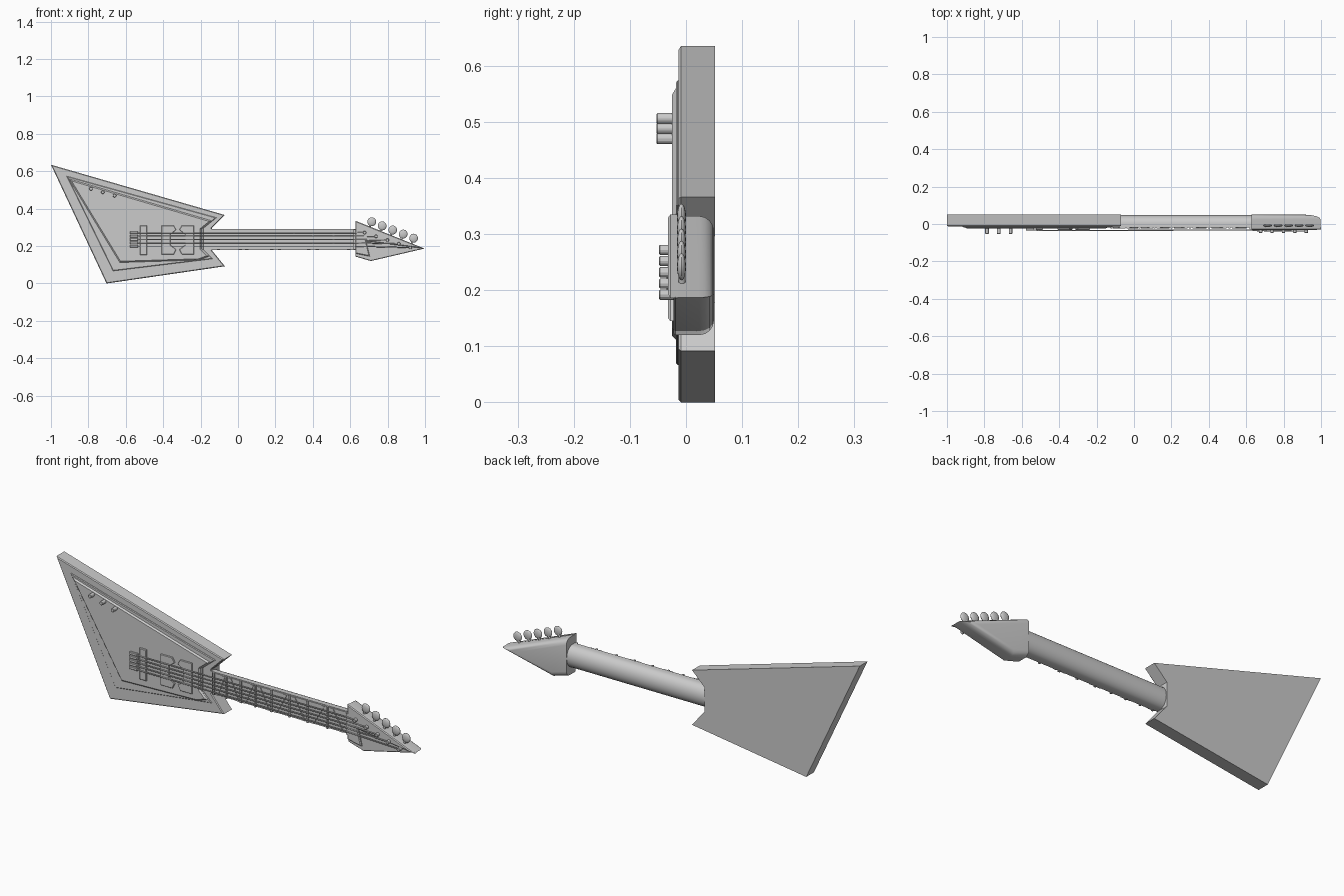
import bpy, bmesh, math

if "Cube" in bpy.data.objects:
    bpy.data.objects.remove(bpy.data.objects["Cube"])


def finish(bm, name, smooth=False):
    bmesh.ops.recalc_face_normals(bm, faces=bm.faces)
    me = bpy.data.meshes.new(name)
    bm.to_mesh(me)
    bm.free()
    ob = bpy.data.objects.new(name, me)
    bpy.context.collection.objects.link(ob)
    if smooth:
        bpy.ops.object.select_all(action='DESELECT')
        ob.select_set(True)
        bpy.context.view_layer.objects.active = ob
        bpy.ops.object.shade_smooth_by_angle(angle=math.radians(35))
    return ob


def plate(name, pts, front, back, chamfer=0.0, round_back=0.0, skip_x=None):
    """Extrude an x/z outline along y, with optional front chamfer and rounded back."""
    bm = bmesh.new()
    f = bm.faces.new([bm.verts.new((x, front, z)) for x, z in pts])
    ext = bmesh.ops.extrude_face_region(bm, geom=[f], use_keep_orig=True)
    for v in ext['geom']:
        if isinstance(v, bmesh.types.BMVert):
            v.co.y = back
    bmesh.ops.recalc_face_normals(bm, faces=bm.faces)
    for y, off, seg in ((front, chamfer, 1), (back, round_back, 4)):
        if off:
            edges = [e for e in bm.edges
                     if all(abs(v.co.y - y) < 1e-5 for v in e.verts)
                     and not (skip_x is not None and all(abs(v.co.x - skip_x) < 1e-5 for v in e.verts))]
            bmesh.ops.bevel(bm, geom=edges, offset=off, segments=seg, profile=0.5, affect='EDGES')
    return finish(bm, name, round_back > 0)


def box(name, x0, x1, z0, z1, front, back, chamfer=0.0):
    return plate(name, [(x0, z0), (x1, z0), (x1, z1), (x0, z1)], front, back, chamfer)


def peg(name, x, z, r, front, back, sides=16):
    pts = [(x + r * math.cos(2 * math.pi * i / sides), z + r * math.sin(2 * math.pi * i / sides))
           for i in range(sides)]
    return plate(name, pts, front, back, r * 0.2)


def wire(name, pts, r):
    cu = bpy.data.curves.new(name, 'CURVE')
    cu.dimensions = '3D'
    cu.bevel_depth = r
    cu.bevel_resolution = 1
    cu.use_fill_caps = True
    sp = cu.splines.new('POLY')
    sp.points.add(len(pts) - 1)
    for p, co in zip(sp.points, pts):
        p.co = (*co, 1)
    ob = bpy.data.objects.new(name, cu)
    bpy.context.collection.objects.link(ob)
    return ob


# Angular body and layered pickguard
plate("body", [(-1, 0.635), (-0.07, 0.366), (-0.14, 0.297), (-0.14, 0.178),
               (-0.07, 0.092), (-0.703, 0.0)], -0.013, 0.052, 0.004)
plate("pickguard_trim", [(-0.916, 0.574), (-0.115, 0.352), (-0.185, 0.295), (-0.185, 0.18),
                         (-0.135, 0.132), (-0.668, 0.067)], -0.018, -0.012, 0.003)
plate("pickguard", [(-0.905, 0.56), (-0.14, 0.335), (-0.195, 0.29), (-0.195, 0.185),
                    (-0.155, 0.145), (-0.21, 0.125), (-0.632, 0.112)], -0.025, -0.012, 0.007)

# Neck with a rounded back, swept along x
bm = bmesh.new()
profile = [(-0.013, 0.18), (0.005, 0.18)]
profile += [(0.005 + 0.043 * math.sin(math.pi * i / 14), 0.235 - 0.055 * math.cos(math.pi * i / 14))
            for i in range(1, 14)]
profile += [(0.005, 0.29), (-0.013, 0.29)]
f = bm.faces.new([bm.verts.new((-0.16, y, z)) for y, z in profile])
ext = bmesh.ops.extrude_face_region(bm, geom=[f], use_keep_orig=True)
for v in ext['geom']:
    if isinstance(v, bmesh.types.BMVert):
        v.co.x = 0.65
finish(bm, "neck", True)
box("fretboard", -0.13, 0.632, 0.182, 0.288, -0.019, -0.012)
box("nut", 0.618, 0.634, 0.182, 0.288, -0.029, -0.012)

# Frets and slanted inlays
frets = [-0.12, -0.05, 0.03, 0.11, 0.2, 0.3, 0.4, 0.51]
for i, x in enumerate(frets):
    box(f"fret_{i}", x - 0.005, x + 0.005, 0.18, 0.29, -0.025, -0.015)
    gap = (frets[i + 1] if i < 7 else 0.615) - x
    s = 1 if i % 2 == 0 else -1
    cx, h, w = x + gap / 2, gap * 0.28, 0.009
    plate(f"inlay_{i}", [(cx - s * h - w, 0.183), (cx - s * h + w, 0.183),
                         (cx + s * h + w, 0.287), (cx + s * h - w, 0.287)], -0.023, -0.015)

# Headstock with raised face plate
plate("headstock", [(0.628, 0.332), (0.998, 0.187), (0.71, 0.12), (0.628, 0.144)],
      -0.022, 0.05, 0.003, 0.026, skip_x=0.628)
plate("headstock_face", [(0.628, 0.335), (1.0, 0.186), (0.685, 0.226), (0.705, 0.145), (0.628, 0.16)],
      -0.032, -0.015, 0.004)

# Strings, posts and tuners
for i in range(5):
    z = 0.271 - 0.018 * i
    px, pz = 0.677 + 0.061 * i, 0.272 - 0.02 * i
    wire(f"string_{i}", [(-0.555, -0.028, z), (-0.51, -0.035, z), (0.625, -0.032, z), (px, -0.038, pz)], 0.003)
    peg(f"string_post_{i}", px, pz, 0.009, -0.048, -0.02, 12)
    box(f"tailpiece_{i}", -0.578, -0.535, z - 0.007, z + 0.007, -0.035, -0.02, 0.002)
    tx, tz = 0.715 + 0.056 * i, 0.33 - 0.022 * i
    wire(f"tuner_stem_{i}", [(tx - 0.016, -0.007, tz - 0.045), (tx, -0.007, tz)], 0.006)
    bm = bmesh.new()
    bmesh.ops.create_uvsphere(bm, u_segments=16, v_segments=10, radius=1)
    for v in bm.verts:
        v.co = (tx + v.co.x * 0.023, -0.008 + v.co.y * 0.008, tz + v.co.z * 0.024)
    finish(bm, f"tuner_{i}", True)

# Bridge and mirrored pickups
box("bridge", -0.525, -0.487, 0.153, 0.31, -0.032, -0.02, 0.003)
half = [(-0.087, 0.31), (-0.022, 0.31), (-0.008, 0.287), (-0.04, 0.262), (-0.04, 0.206),
        (-0.008, 0.181), (-0.022, 0.155), (-0.087, 0.155)]
for name, s in (("bridge_pickup", 1), ("neck_pickup", -1)):
    plate(name, [(-0.322 + s * x, z) for x, z in half], -0.031, -0.02, 0.002)

# Control knobs
for i in range(3):
    peg(f"knob_{i}", -0.786 + 0.063 * i, 0.506 - 0.018 * i, 0.0095, -0.053, -0.02)
